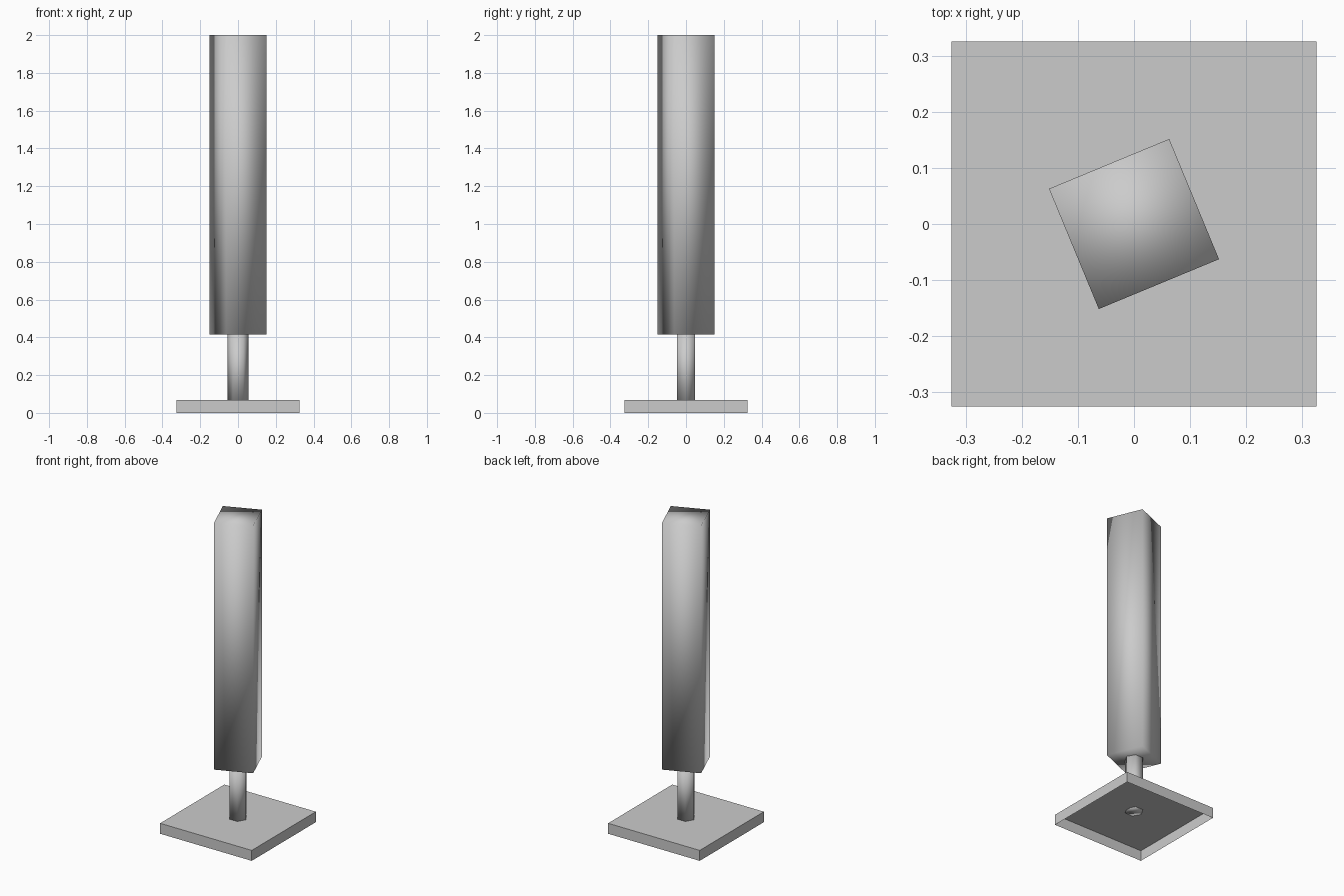
import bpy, bmesh, math

cube = bpy.data.objects.get("Cube")
if cube:
    bpy.data.objects.remove(cube, do_unlink=True)

# One plain grey for every part
GREY = (0.6, 0.6, 0.6, 1)
grey = bpy.data.materials.new("plain grey")
grey.use_nodes = True
grey.diffuse_color = GREY
grey.node_tree.nodes["Principled BSDF"].inputs["Base Color"].default_value = GREY


def prism(name, sides, radius, bottom, top, turn, smooth=True, open_bottom=False):
    """Upright regular prism whose first corner points at angle turn (degrees)."""
    bm = bmesh.new()
    ring = [bm.verts.new((radius * math.cos(a), radius * math.sin(a), bottom))
            for a in (math.radians(turn) + math.tau * i / sides for i in range(sides))]
    floor = bm.faces.new(ring)
    raised = bmesh.ops.extrude_face_region(bm, geom=[floor], use_keep_orig=True)["geom"]
    for v in raised:
        if isinstance(v, bmesh.types.BMVert):
            v.co.z = top
    bmesh.ops.recalc_face_normals(bm, faces=bm.faces)
    if open_bottom:
        bmesh.ops.delete(bm, geom=[floor], context='FACES_ONLY')
    for f in bm.faces:
        f.smooth = smooth
    mesh = bpy.data.meshes.new(name)
    bm.to_mesh(mesh)
    bm.free()
    mesh.materials.append(grey)
    obj = bpy.data.objects.new(name, mesh)
    bpy.context.collection.objects.link(obj)
    return obj


# Square foot plate, hollow underneath
prism("base_plate", 4, 0.325 * math.sqrt(2), 0, 0.067, 45, smooth=False, open_bottom=True)
# Thin six-sided post
prism("post", 6, 0.055, 0.067, 0.415, 0)
# Tall square column, turned an eighth of a right-angle pair
prism("column", 4, 0.164, 0.415, 2, 22.5 + 45)
